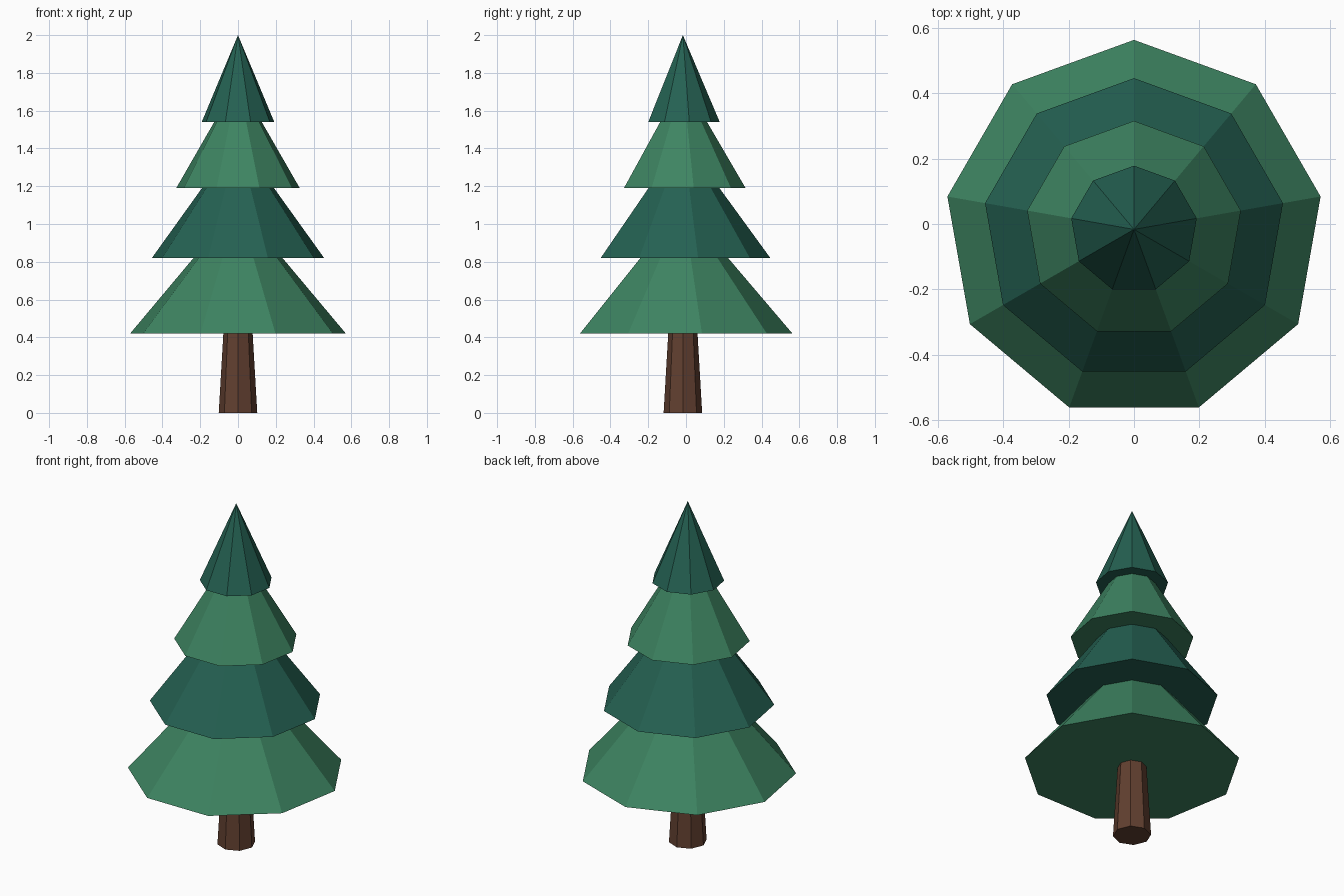
import bpy, bmesh, math

if "Cube" in bpy.data.objects:
    bpy.data.objects.remove(bpy.data.objects["Cube"])

CENTRE_Y = -0.0165


def material(name, color):
    m = bpy.data.materials.new(name)
    m.diffuse_color = (*color, 1)
    m.use_nodes = True
    m.node_tree.nodes["Principled BSDF"].inputs["Base Color"].default_value = m.diffuse_color
    return m


light_green = material("light_green", (0.047, 0.230, 0.120))
dark_green = material("dark_green", (0.018, 0.120, 0.085))
brown = material("bark_brown", (0.120, 0.050, 0.029))


def tapered(name, sides, r0, z0, r1, z1, mat):
    """Flat-sided closed cone (r1 = 0) or frustum with one corner on +y."""
    bm = bmesh.new()

    def ring(r, z):
        return [bm.verts.new((-r * math.sin(math.tau * i / sides),
                              r * math.cos(math.tau * i / sides) + CENTRE_Y, z))
                for i in range(sides)]

    low = ring(r0, z0)
    bm.faces.new(low[::-1])
    if r1:
        high = ring(r1, z1)
        bm.faces.new(high)
    else:
        tip = bm.verts.new((0, CENTRE_Y, z1))
    for i in range(sides):
        j = (i + 1) % sides
        bm.faces.new((low[i], low[j], high[j], high[i]) if r1 else (low[i], low[j], tip))
    mesh = bpy.data.meshes.new(name)
    bm.to_mesh(mesh)
    bm.free()
    mesh.materials.append(mat)
    obj = bpy.data.objects.new(name, mesh)
    bpy.context.collection.objects.link(obj)
    return obj


# Trunk
tapered("trunk", 8, 0.102, 0.0, 0.077, 0.43, brown)

# Foliage tiers, bottom to top
tapered("foliage_bottom", 9, 0.580, 0.42, 0.235, 0.825, light_green)
tapered("foliage_lower_middle", 9, 0.463, 0.82, 0.190, 1.195, dark_green)
tapered("foliage_upper_middle", 9, 0.332, 1.19, 0.125, 1.545, light_green)
tapered("foliage_top", 9, 0.195, 1.54, 0.0, 2.0, dark_green)
